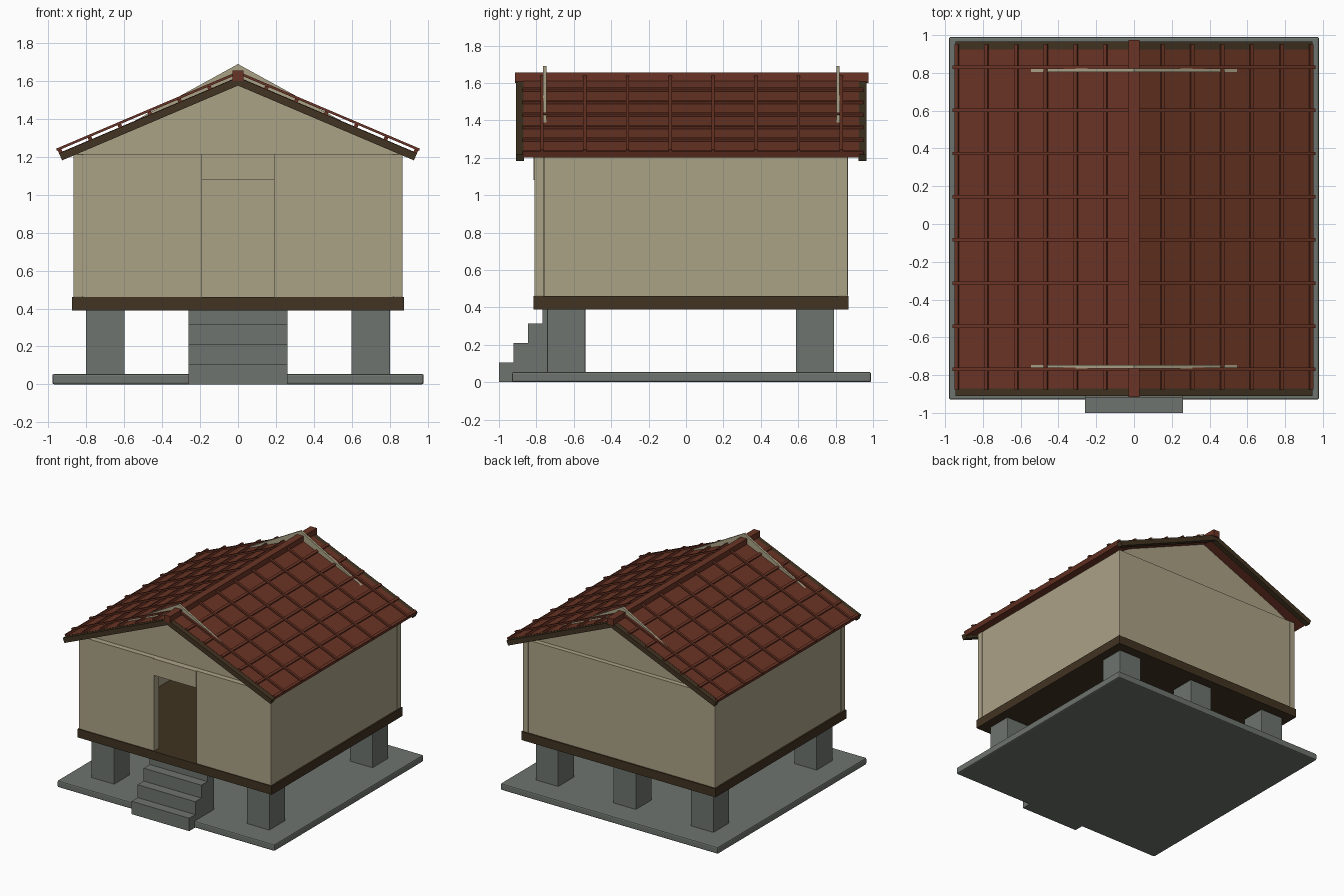
import bpy, bmesh, math

old = bpy.data.objects.get("Cube")
if old:
    bpy.data.objects.remove(old, do_unlink=True)


def material(name, rgb):
    m = bpy.data.materials.new(name)
    m.use_nodes = True
    m.diffuse_color = (*rgb, 1)
    m.node_tree.nodes["Principled BSDF"].inputs["Base Color"].default_value = (*rgb, 1)
    return m


plaster = material("beige_plaster", (0.41, 0.36, 0.24))
tile = material("red_tile", (0.144, 0.034, 0.018))
timber = material("dark_timber", (0.052, 0.033, 0.015))
stone = material("grey_stone", (0.156, 0.174, 0.156))


def prism(name, profile, y0, y1, mat, bevel=0):
    """Extrude an x-z outline from y0 to y1."""
    bm = bmesh.new()
    face = bm.faces.new([bm.verts.new((x, y0, z)) for x, z in profile])
    new = bmesh.ops.extrude_face_region(bm, geom=[face])["geom"]
    verts = [v for v in new if isinstance(v, bmesh.types.BMVert)]
    bmesh.ops.translate(bm, verts=verts, vec=(0, y1 - y0, 0))
    bmesh.ops.recalc_face_normals(bm, faces=bm.faces)
    mesh = bpy.data.meshes.new(name)
    bm.to_mesh(mesh)
    bm.free()
    mesh.materials.append(mat)
    ob = bpy.data.objects.new(name, mesh)
    bpy.context.collection.objects.link(ob)
    if bevel:
        mod = ob.modifiers.new("edge_bevel", "BEVEL")
        mod.width = bevel
        mod.segments = 2
    return ob


def box(name, x0, x1, y0, y1, z0, z1, mat, bevel=0):
    return prism(name, [(x0, z0), (x1, z0), (x1, z1), (x0, z1)], y0, y1, mat, bevel)


# Roof slope: distances run down the slope, heights stand square to it
RIDGE_Z, EAVE_X, PITCH = 1.622, 0.945, math.atan(0.425)
SLOPE = EAVE_X / math.cos(PITCH)


def slope_box(name, side, d0, d1, h0, h1, y0, y1, mat):
    def point(d, h):
        return (side * (d * math.cos(PITCH) + h * math.sin(PITCH)),
                RIDGE_Z - d * math.sin(PITCH) + h * math.cos(PITCH))
    return prism(name, [point(d0, h0), point(d1, h0), point(d1, h1), point(d0, h1)], y0, y1, mat)


# Ground slab, steps and pillars
box("ground_slab", -0.98, 0.98, -0.93, 0.99, 0, 0.055, stone, 0.01)
for i in range(4):
    top = 0.39 if i == 3 else 0.105 * (i + 1)
    y = -1 + 0.078 * i
    box(f"step_{i + 1}", -0.26, 0.26, y, -0.68 if i == 3 else y + 0.078, 0, top, stone)
for row, y in (("front", -0.64), ("back", 0.69)):
    for place, x in (("right", -0.7), ("middle", 0), ("left", 0.7)):
        box(f"{row}_{place}_pillar", x - 0.102, x + 0.102, y - 0.102, y + 0.102,
            0.05, 0.392, stone, 0.004)

# Floor platform
box("floor_platform", -0.875, 0.875, -0.815, 0.87, 0.39, 0.46, timber)

# Walls around a hollow room with an open doorway
Z0, Z1 = 0.46, 1.215
box("back_wall", -0.82, 0.82, 0.80, 0.86, Z0, Z1, plaster)
for side, label in ((-1, "right"), (1, "left")):
    a, b = sorted((side * 0.805, side * 0.863))
    box(f"{label}_wall", a, b, -0.76, 0.815, Z0, Z1, plaster)
    a, b = sorted((side * 0.19, side * 0.82))
    box(f"front_{label}_wall", a, b, -0.808, -0.748, Z0, Z1, plaster)
    a, b = sorted((side * 0.818, side * 0.868))
    for row, y in (("front", -0.811), ("back", 0.815)):
        box(f"{row}_{label}_post", a, b, y, y + 0.05, Z0, Z1, plaster, 0.004)
box("door_lintel", -0.192, 0.192, -0.816, -0.748, 1.08, Z1, plaster)

# Gable plates whose tips rise through the roof
for label, y in (("front", -0.764), ("back", 0.804)):
    prism(f"{label}_gable", [(-0.87, Z1 - 0.003), (0.87, Z1 - 0.003), (0, 1.69)],
          y, y + 0.018, plaster)

# Roof slopes, barge boards and the tile grid
for side, label in ((-1, "right"), (1, "left")):
    slope_box(f"{label}_roof_slope", side, 0, SLOPE, -0.02, 0, -0.87, 0.925, tile)
    for row, y in (("front", -0.91), ("back", 0.922)):
        slope_box(f"{row}_{label}_barge_board", side, 0, SLOPE, -0.042, -0.002, y, y + 0.043, timber)
    for i in range(1, 7):
        d = SLOPE * i / 6
        slope_box(f"{label}_tile_row_{i}", side, d - 0.02, d, 0, 0.015, -0.875, 0.95, tile)
    for i in range(8):
        y = -0.77 + 0.2286 * i
        slope_box(f"{label}_tile_rib_{i + 1}", side, 0, SLOPE + 0.005, 0.014, 0.027,
                  y - 0.009, y + 0.009, tile)
box("ridge_cap", -0.028, 0.028, -0.915, 0.975, 1.6, 1.655, tile)
